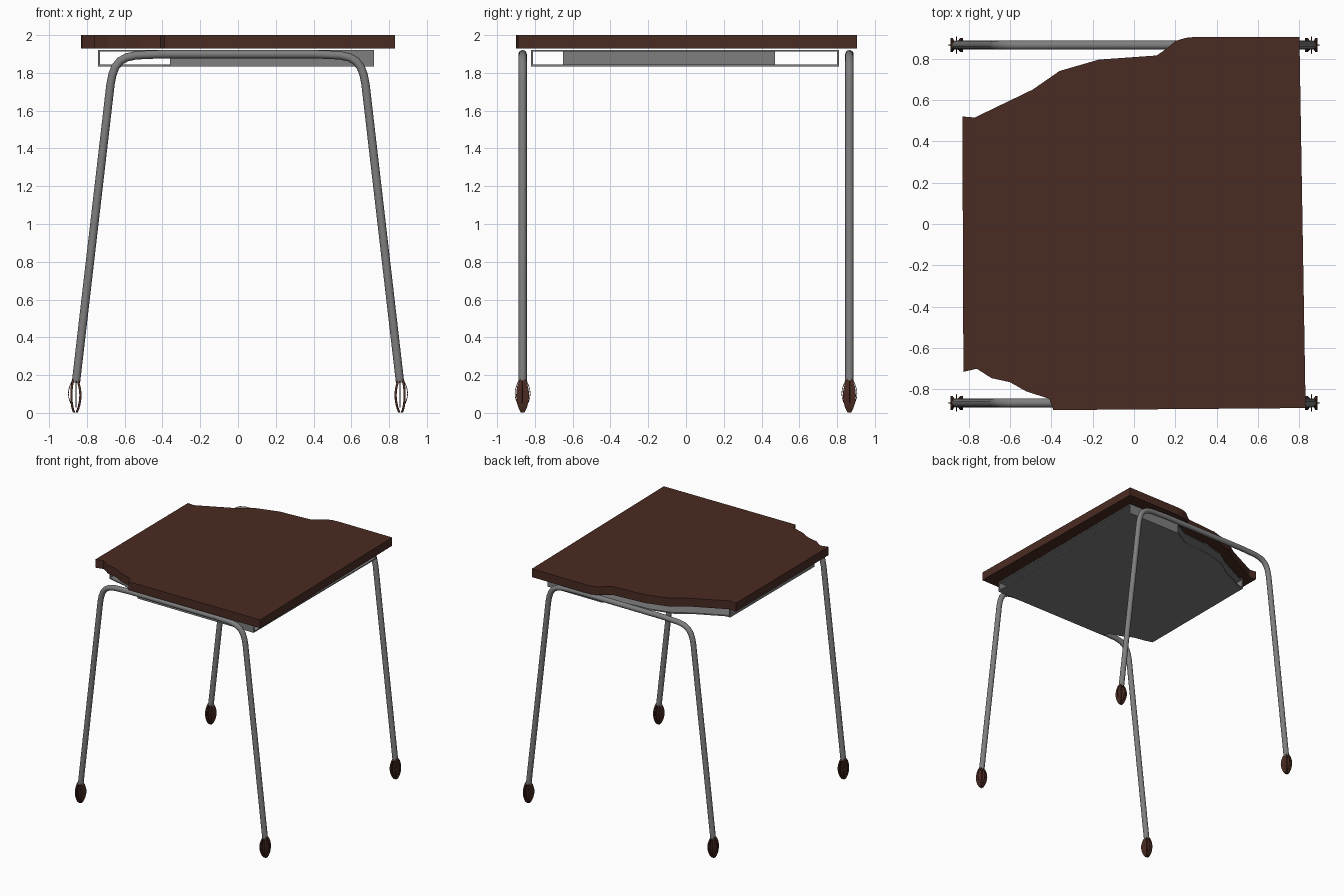
import bpy, bmesh, math
from mathutils import Vector

if "Cube" in bpy.data.objects:
    bpy.data.objects.remove(bpy.data.objects["Cube"])


def material(name, rgb):
    m = bpy.data.materials.new(name)
    m.diffuse_color = (*rgb, 1)
    m.use_nodes = True
    m.node_tree.nodes["Principled BSDF"].inputs["Base Color"].default_value = m.diffuse_color
    return m


BROWN = material("dark brown wood", (0.068, 0.024, 0.016))
GRAY = material("gray metal", (0.21, 0.21, 0.21))


def finish(bm, name, mat, smooth=False):
    bmesh.ops.recalc_face_normals(bm, faces=bm.faces)
    me = bpy.data.meshes.new(name)
    bm.to_mesh(me)
    bm.free()
    me.materials.append(mat)
    ob = bpy.data.objects.new(name, me)
    bpy.context.collection.objects.link(ob)
    if smooth:
        for p in me.polygons:
            p.use_smooth = len(p.vertices) == 4
    return ob


def slab(name, outline, z0, z1, mat):
    bm = bmesh.new()
    f = bm.faces.new([bm.verts.new((x, y, z0)) for x, y in outline])
    r = bmesh.ops.extrude_face_region(bm, geom=[f])
    bmesh.ops.translate(bm, vec=(0, 0, z1 - z0),
                        verts=[v for v in r["geom"] if isinstance(v, bmesh.types.BMVert)])
    return finish(bm, name, mat)


def box(name, x0, x1, y0, y1, z0, z1, mat):
    return slab(name, [(x0, y0), (x1, y0), (x1, y1), (x0, y1)], z0, z1, mat)


def tube(name, path, radius, sides, mat):
    # sweep a circle along a path lying in a vertical plane
    bm = bmesh.new()
    pts = [Vector(p) for p in path]
    normal = next(c for a in pts[2:] if (c := (pts[1] - pts[0]).cross(a - pts[0])).length > 1e-5).normalized()
    rings = []
    for i, p in enumerate(pts):
        t = (pts[min(i + 1, len(pts) - 1)] - pts[max(i - 1, 0)]).normalized()
        side = t.cross(normal)
        rings.append([bm.verts.new(p + radius * (normal * math.cos(a) + side * math.sin(a)))
                      for a in (2 * math.pi * k / sides for k in range(sides))])
    for r, s in zip(rings, rings[1:]):
        for k in range(sides):
            j = (k + 1) % sides
            bm.faces.new((r[k], r[j], s[j], s[k]))
    bm.faces.new(rings[0])
    bm.faces.new(rings[-1])
    return finish(bm, name, mat, True)


# Tabletop with irregular broken corners
top = [(-.83, .52), (-.77, .515), (-.49, .65), (-.36, .74), (-.17, .795), (.11, .815),
       (.16, .85), (.20, .885), (.25, .90), (.30, .905), (.80, .905), (.83, -.89),
       (-.39, -.90), (-.41, -.845), (-.52, -.81), (-.60, -.765), (-.69, -.745),
       (-.76, -.70), (-.825, -.715)]
slab("tabletop", top, 1.93, 2.0, BROWN)

# Hollow book tray below the top, open at the right end and at the broken corners
tray = [(-.74, .47), (-.70, .47), (-.47, .58), (-.35, .66), (-.17, .71), (.08, .73),
        (.15, .77), (.22, .81), (.72, .81), (.72, -.82), (-.36, -.82), (-.39, -.77),
        (-.50, -.73), (-.57, -.69), (-.67, -.67), (-.74, -.65)]
slab("tray_bottom", tray, 1.835, 1.845, GRAY)
slab("tray_lid", tray, 1.912, 1.922, GRAY)
box("tray_front_wall", -.36, .72, -.82, -.81, 1.84, 1.917, GRAY)
box("tray_back_wall", .22, .72, .80, .81, 1.84, 1.917, GRAY)
box("tray_left_wall", -.74, -.73, -.65, .47, 1.84, 1.917, GRAY)

# Bent tube leg frames at front and back
half = [(.858, .16), (.675, 1.74), (.665, 1.79), (.65, 1.83), (.625, 1.862),
        (.59, 1.882), (.54, 1.893), (.40, 1.899)]
profile = [(-x, z) for x, z in half] + [(x, z) for x, z in reversed(half)]
for label, y in (("front", -.865), ("back", .865)):
    tube(label + "_leg_frame", [(x, y, z) for x, z in profile], .022, 16, GRAY)


def foot_petal(name, cx, cy, bow, half_width, thick):
    # bowed leaf-shaped plate running down the leg end
    bm = bmesh.new()
    n = 12
    rows = []
    for i in range(n + 1):
        t = i / n
        s = math.sin(math.pi * (0.04 + 0.92 * t)) ** 0.6
        z = 0.003 + 0.18 * t
        w = half_width * s
        x = cx + bow * s + math.copysign(.006 * (0.5 - t), cx)
        rows.append([bm.verts.new((x + dx, cy + dy, z))
                     for dx, dy in ((-thick, -w), (thick, -w), (thick, w), (-thick, w))])
    for a, b in zip(rows, rows[1:]):
        for k in range(4):
            j = (k + 1) % 4
            bm.faces.new((a[k], a[j], b[j], b[k]))
    bm.faces.new(rows[0])
    bm.faces.new(rows[-1])
    finish(bm, name, BROWN)


# Feet: two facing petals around each leg end, with thin outer ribs
for sx, xl in ((-1, "left"), (1, "right")):
    for sy, yl in ((-1, "front"), (1, "back")):
        cx, cy = sx * .858, sy * .865
        base = f"{yl}_{xl}_foot"
        foot_petal(base + "_outer_petal", cx, cy, sx * .024, .034, .006)
        foot_petal(base + "_inner_petal", cx, cy, -sx * .024, .034, .006)
        ribs = [(sx * .040, 0), (0, -.040), (0, .040)]
        for i, (dx, dy) in enumerate(ribs):
            path = []
            for k in range(9):
                t = k / 8
                s = 0.45 + 0.55 * math.sin(math.pi * t)
                path.append((cx + dx * s, cy + dy * s, .03 + .145 * t))
            tube(f"{base}_rib_{i + 1}", path, .002, 6, BROWN)
